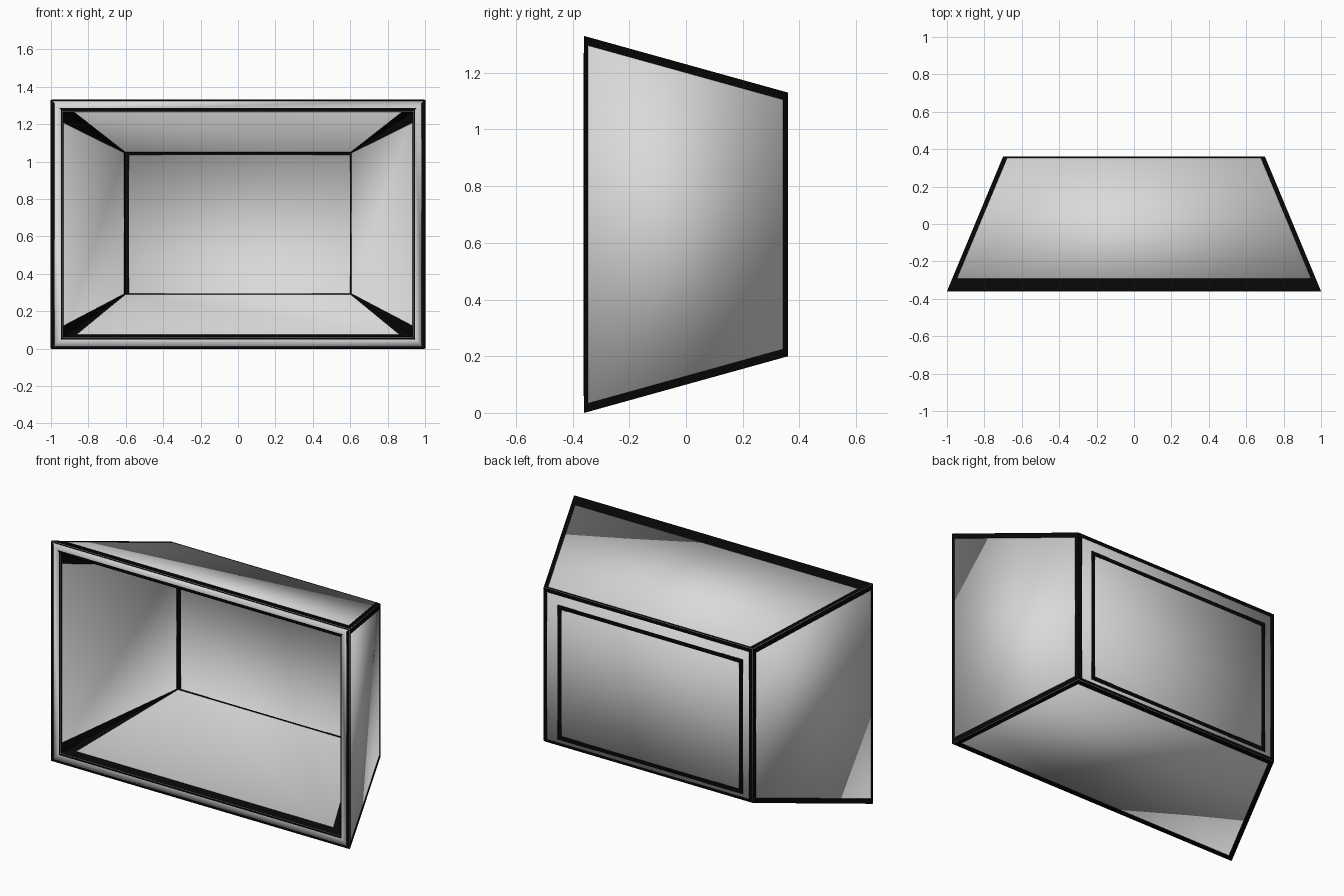
import bpy
from mathutils import Vector

if "Cube" in bpy.data.objects:
    bpy.data.objects.remove(bpy.data.objects["Cube"])


def material(name, value):
    m = bpy.data.materials.new(name)
    m.diffuse_color = (value, value, value, 1)
    m.use_nodes = True
    m.node_tree.nodes["Principled BSDF"].inputs["Base Color"].default_value = m.diffuse_color
    return m


GREY = material("light grey", 0.70)
BLACK = material("black", 0.002)


def rect(x0, x1, z0, z1, y):
    return [Vector(p) for p in ((x0, y, z0), (x1, y, z0), (x1, y, z1), (x0, y, z1))]


def add_mesh(name, quads, mat, smooth):
    verts, faces = [], []
    for q in quads:
        face = []
        for p in q:
            if p not in verts:
                verts.append(p)
            face.append(verts.index(p))
        faces.append(face)
    me = bpy.data.meshes.new(name)
    me.from_pydata([tuple(v) for v in verts], [], faces)
    me.materials.append(mat)
    for f in me.polygons:
        f.use_smooth = smooth
    ob = bpy.data.objects.new(name, me)
    bpy.context.collection.objects.link(ob)


def border(q, widths):
    """Thin strips along the four edges of a quad; a width may taper (start, end)."""
    n = (q[1] - q[0]).cross(q[3] - q[0]).normalized() * 0.002
    out = []
    for i, w in enumerate(widths):
        if not w:
            continue
        w0, w1 = w if isinstance(w, tuple) else (w, w)
        prev, a, b, nxt = q[i - 1], q[i], q[(i + 1) % 4], q[(i + 2) % 4]
        c = b + (nxt - b).normalized() * w1
        d = a + (prev - a).normalized() * w0
        out.append([p + n for p in (a, b, c, d)])
    return out


# Key cross-sections of the flared hollow box
front = rect(-1, 1, 0, 1.33, -0.36)
back = rect(-0.7, 0.7, 0.2, 1.13, 0.36)
mouth = rect(-0.94, 0.94, 0.06, 1.27, -0.36)
inner = rect(-0.605, 0.605, 0.29, 1.05, 0.29)

# Quads per side, in order bottom, right, top, left
pairs = [(i, (i + 1) % 4) for i in range(4)]
outer_walls = [[front[i], back[i], back[j], front[j]] for i, j in pairs]
rim = [[front[i], front[j], mouth[j], mouth[i]] for i, j in pairs]
inner_walls = [[mouth[j], inner[j], inner[i], mouth[i]] for i, j in pairs]
back_face = back[::-1]

# Smooth-shaded shell
add_mesh("box_shell", outer_walls + rim + inner_walls + [back_face, inner], GREY, True)

# Black edging: (corner, rear edge, corner, front edge) for each wall
outer_w = [(0.03, 0.03, 0.03, 0.03), (0.03, 0.02, 0.03, 0.015),
           (0.025, 0.01, 0.025, 0.075), (0.03, 0.02, 0.03, 0.012)]
trim = []
for q, w in zip(outer_walls, outer_w):
    trim += border(q, w)
add_mesh("outer_edging", trim, BLACK, False)

inner_w = [(0.006, 0.05), (0.006, 0.012), (0.012, 0.012), (0.012, 0.012)]
trim = []
for q, (rear, fore) in zip(inner_walls, inner_w):
    trim += border(q, ((0.06, 0.006), rear, (0.006, 0.06), fore))
trim += border(inner, (0.006, 0.006, 0.014, 0.022))
add_mesh("inner_edging", trim, BLACK, False)

trim = []
for q, (o, n) in zip(rim, [(0.018, 0.016), (0.025, 0.01), (0.008, 0.025), (0.025, 0.01)]):
    trim += border(q, (o, 0, n, 0))
add_mesh("rim_edging", trim, BLACK, False)

# Black edging and panel outline on the rear face
panel = rect(-0.635, 0.607, 0.235, 1.05, 0.36)[::-1]
add_mesh("rear_edging", border(back_face, (0.022, 0.022, 0.015, 0.025))
         + border(panel, (0.025,) * 4), BLACK, False)
